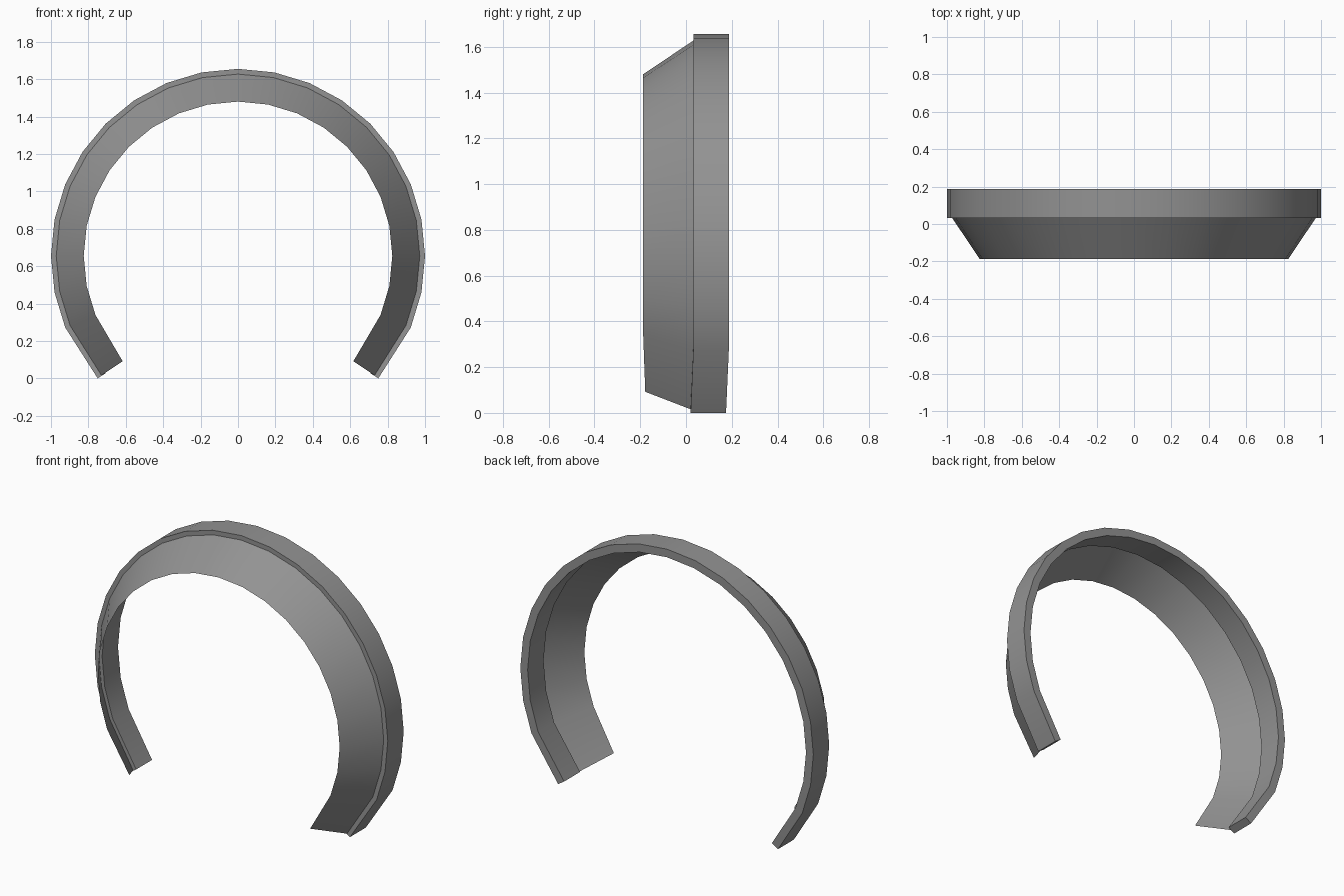
import bpy, bmesh, math

if "Cube" in bpy.data.objects:
    bpy.data.objects.remove(bpy.data.objects["Cube"])

CZ = 0.655          # height of the arch centre
STEP = math.radians(11.25)

grey = bpy.data.materials.new("mid grey")
grey.diffuse_color = (0.29, 0.29, 0.29, 1)
grey.use_nodes = True
grey.node_tree.nodes["Principled BSDF"].inputs["Base Color"].default_value = grey.diffuse_color


def arc_path(r, y, end):
    """Points along the arch from the right foot over the top to the left foot."""
    half = [end] + [(r * math.cos(k * STEP), y, CZ + r * math.sin(k * STEP)) for k in range(-2, 9)]
    return half + [(-x, yy, z) for x, yy, z in reversed(half[:-1])]


def sweep(name, rails, closed):
    """Skin neighbouring rails; closed sections also get end caps."""
    bm = bmesh.new()
    rows = [[bm.verts.new(p) for p in arc_path(*rail)] for rail in rails]
    pairs = list(zip(rows, rows[1:] + rows[:1])) if closed else list(zip(rows, rows[1:]))
    for a, b in pairs:
        for i in range(len(a) - 1):
            bm.faces.new((a[i], b[i], b[i + 1], a[i + 1]))
    if closed:
        for i in (0, -1):
            bm.faces.new([r[i] for r in rows])
        bmesh.ops.recalc_face_normals(bm, faces=bm.faces)
    me = bpy.data.meshes.new(name)
    bm.to_mesh(me)
    bm.free()
    me.materials.append(grey)
    ob = bpy.data.objects.new(name, me)
    bpy.context.collection.objects.link(ob)
    bpy.ops.object.select_all(action='DESELECT')
    ob.select_set(True)
    bpy.context.view_layer.objects.active = ob
    bpy.ops.object.shade_smooth_by_angle(angle=math.radians(30))
    return ob


# Rear rim: rectangular band around the arch
sweep("rear_rim", [
    (1.0, 0.032, (0.75, 0.02, 0.0)),
    (1.0, 0.187, (0.75, 0.175, 0.0)),
    (0.95, 0.187, (0.709, 0.175, 0.027)),
    (0.95, 0.032, (0.709, 0.02, 0.027)),
], True)

# Front flare: thin tapered skirt narrowing toward the front
sweep("front_flare", [
    (0.825, -0.187, (0.617, -0.178, 0.092)),
    (0.972, 0.032, (0.73, 0.02, 0.016)),
], False)
